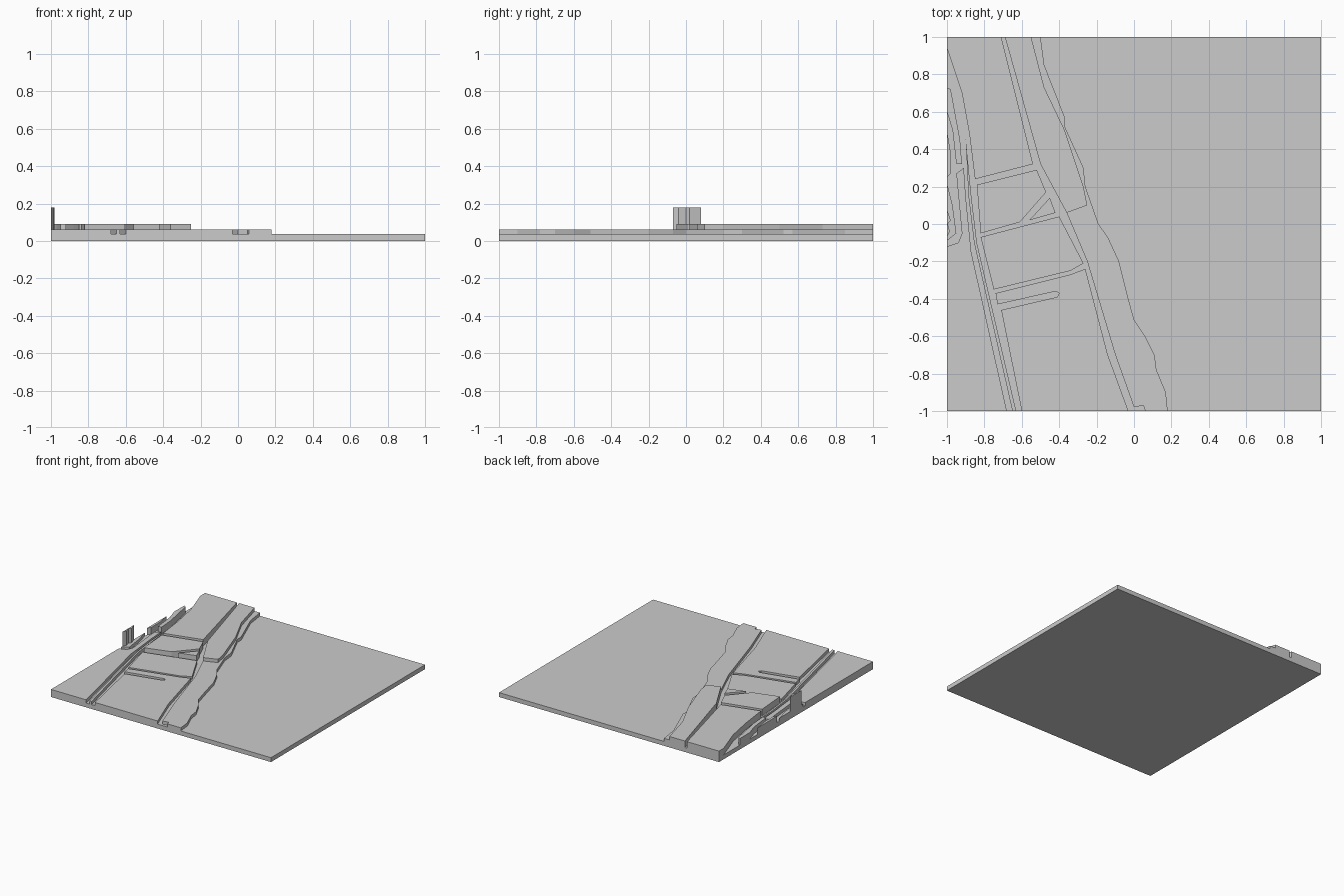
import bpy
import bmesh

if "Cube" in bpy.data.objects:
    bpy.data.objects.remove(bpy.data.objects["Cube"], do_unlink=True)

# Single plain grey material
grey = bpy.data.materials.new("plain_grey")
grey.use_nodes = True
colour = (0.6, 0.6, 0.6, 1)
grey.diffuse_color = colour
grey.node_tree.nodes["Principled BSDF"].inputs["Base Color"].default_value = colour

# Terrace heights
SEA, LOW, HIGH, ROOF = 0.036, 0.062, 0.09, 0.18


def extrude_outline(name, outline, bottom, top):
    """Make a flat-topped block from a plan outline."""
    bm = bmesh.new()
    face = bm.faces.new([bm.verts.new((x, y, bottom)) for x, y in outline])
    result = bmesh.ops.extrude_face_region(bm, geom=[face])
    for item in result["geom"]:
        if isinstance(item, bmesh.types.BMVert):
            item.co.z = top
    bmesh.ops.recalc_face_normals(bm, faces=bm.faces)
    mesh = bpy.data.meshes.new(name)
    bm.to_mesh(mesh)
    bm.free()
    mesh.materials.append(grey)
    block = bpy.data.objects.new(name, mesh)
    bpy.context.collection.objects.link(block)
    return block


# Square base slab, whose top is the water and road level
extrude_outline("base_slab", [(-1, -1), (1, -1), (1, 1), (-1, 1)], 0, SEA)

# Shore terrace between the coast road and the water
coast = [(.18, -1), (.17, -.9), (.12, -.78), (.11, -.7), (.06, -.6),
         (0, -.51), (-.03, -.4), (-.08, -.2), (-.14, -.07), (-.19, 0),
         (-.26, .2), (-.27, .3), (-.37, .52), (-.37, .57), (-.48, .85),
         (-.5, 1)]
road_edge = [(-.69, 1), (-.5, .32), (-.36, .06), (-.25, -.2), (-.1, -.7),
             (0, -.98), (.05, -.97), (.06, -1)]
extrude_outline("shore_terrace", coast + road_edge, SEA, LOW)

# Low blocks separated by road channels
low_blocks = {
    "middle_block": [(-.82, -.07), (-.4, .04), (-.27, -.21), (-.34, -.25),
                     (-.75, -.35)],
    "south_block": [(-.74, -.37), (-.34, -.27), (-.26, -.24), (-.14, -.7),
                    (-.03, -1), (-.6, -1), (-.71, -.46), (-.41, -.39),
                    (-.4, -.37), (-.42, -.36), (-.73, -.43)],
    "road_median": [(-.65, -1), (-.63, -1), (-.84, -.1), (-.87, .15),
                    (-.9, .46), (-.885, .15), (-.855, -.1)],
    "west_block": [(-1, -1), (-.68, -1), (-.87, -.15), (-.9, .15),
                   (-.91, .3), (-.95, .27), (-.92, -.05), (-.94, -.1),
                   (-1, -.12)],
    "west_island": [(-1, -.09), (-.95, -.05), (-.97, .1), (-1, .22)],
}
for name, outline in low_blocks.items():
    extrude_outline(name, outline, SEA, LOW)

# Raised blocks on the northern side
high_blocks = {
    "central_block": [(-.84, .21), (-.52, .29), (-.47, .17), (-.61, .01),
                      (-.82, -.05)],
    "triangle_block": [(-.56, .02), (-.45, .14), (-.42, .06)],
    "north_block": [(-.85, .24), (-.54, .32), (-.71, 1), (-1, 1),
                    (-1, .94), (-.92, .7), (-.88, .48)],
    "west_strip": [(-1, .73), (-.98, .72), (-.93, .45), (-.92, .32),
                   (-.95, .32), (-.97, .5), (-1, .6)],
    "west_corner": [(-1, .25), (-.98, .27), (-.98, .38), (-1, .5)],
}
for name, outline in high_blocks.items():
    extrude_outline(name, outline, SEA, HIGH)

# Upper terrace stacked on the shore
upper_shore = [(-.69, 1), (-.5, .32), (-.36, .06), (-.25, .1), (-.27, .2),
               (-.37, .5), (-.48, .73), (-.55, 1)]
extrude_outline("upper_shore", upper_shore, LOW, HIGH)

# Thin tower on the western edge
tower = [(-1, -.07), (-.985, -.04), (-.995, 0), (-.98, .02), (-1, .08)]
extrude_outline("edge_tower", tower, LOW, ROOF)
